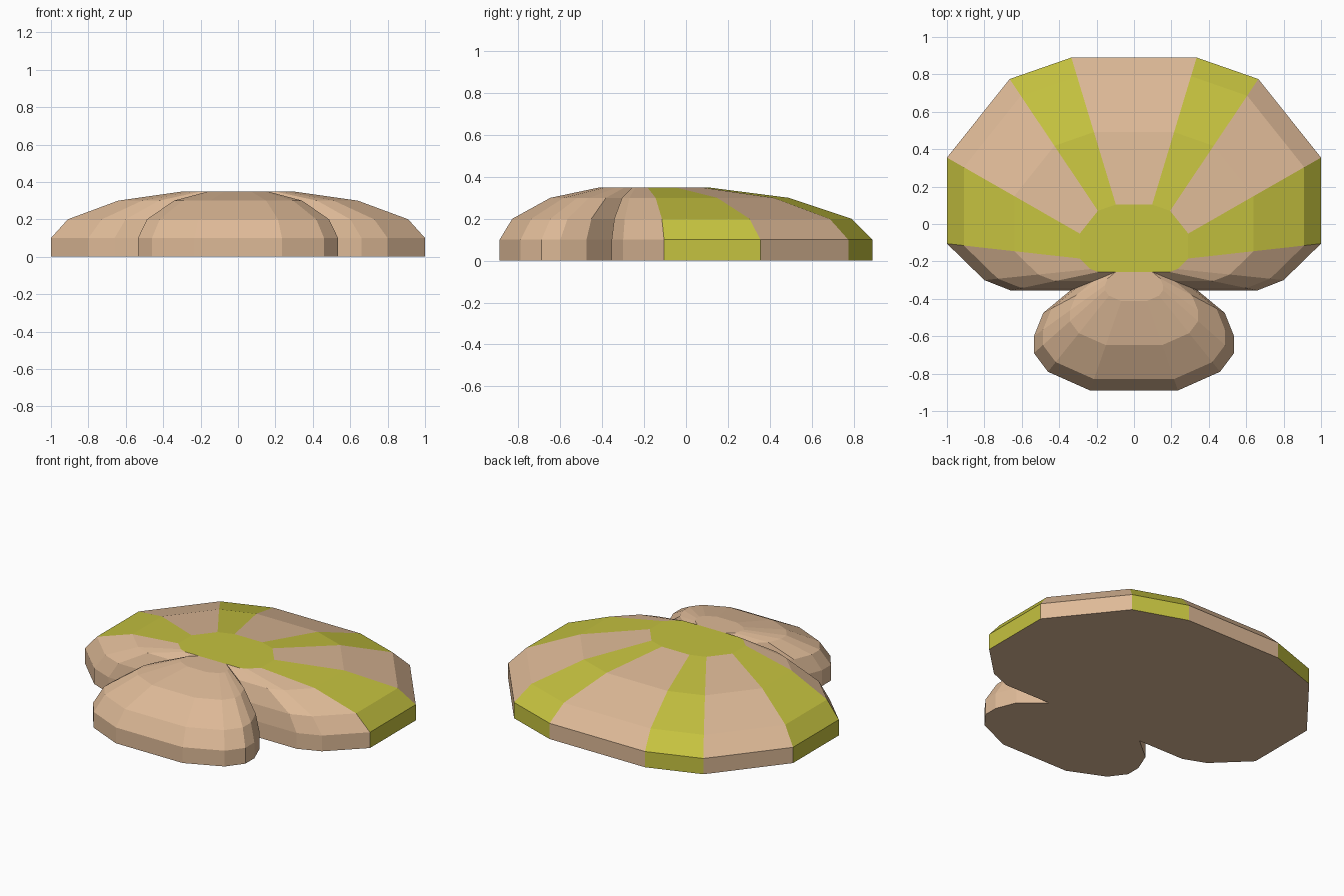
import bpy, bmesh

if "Cube" in bpy.data.objects:
    bpy.data.objects.remove(bpy.data.objects["Cube"])

CENTRE_Y = -0.217                      # point the rings shrink towards
LEVELS = [(1, 0), (1, 0.1), (0.91, 0.2), (0.64, 0.3), (0.29, 0.35)]


def material(name, colour):
    m = bpy.data.materials.new(name)
    m.diffuse_color = (*colour, 1)
    m.use_nodes = True
    m.node_tree.nodes["Principled BSDF"].inputs["Base Color"].default_value = m.diffuse_color
    return m


tan = material("tan", (0.73, 0.49, 0.31))
lime = material("lime", (0.56, 0.54, 0.05))


def domed_slab(name, half, stripes, cap_mat):
    """Mirror a half outline, stack shrinking rings, cap top and bottom.
    The side between the last and first point stays open (seam)."""
    outline = half + [(-x, y) for x, y in reversed(half)]
    bm = bmesh.new()
    rings = [[bm.verts.new((x * s, CENTRE_Y + (y - CENTRE_Y) * s, z))
              for x, y in outline] for s, z in LEVELS]
    for low, high in zip(rings, rings[1:]):
        for i in range(len(outline) - 1):
            f = bm.faces.new((low[i], low[i + 1], high[i + 1], high[i]))
            f.material_index = int(i in stripes)
    bm.faces.new(rings[0][::-1])
    bm.faces.new(rings[-1]).material_index = cap_mat
    me = bpy.data.meshes.new(name)
    bm.to_mesh(me)
    bm.free()
    me.materials.append(tan)
    me.materials.append(lime)
    bpy.context.collection.objects.link(bpy.data.objects.new(name, me))


# Wide striped body, counter-clockwise from the right notch to the back
body = [(0.34, -0.355), (0.66, -0.355), (0.80, -0.30), (1.0, -0.105),
        (1.0, 0.355), (0.665, 0.775), (0.335, 0.89)]
domed_slab("body_dome", body, {3, 5, 7, 9}, 1)

# Small front lobe, counter-clockwise from the left notch to the front
lobe = [(-0.34, -0.355), (-0.485, -0.475), (-0.535, -0.60), (-0.535, -0.69),
        (-0.46, -0.79), (-0.235, -0.89)]
domed_slab("front_lobe", lobe, set(), 0)
